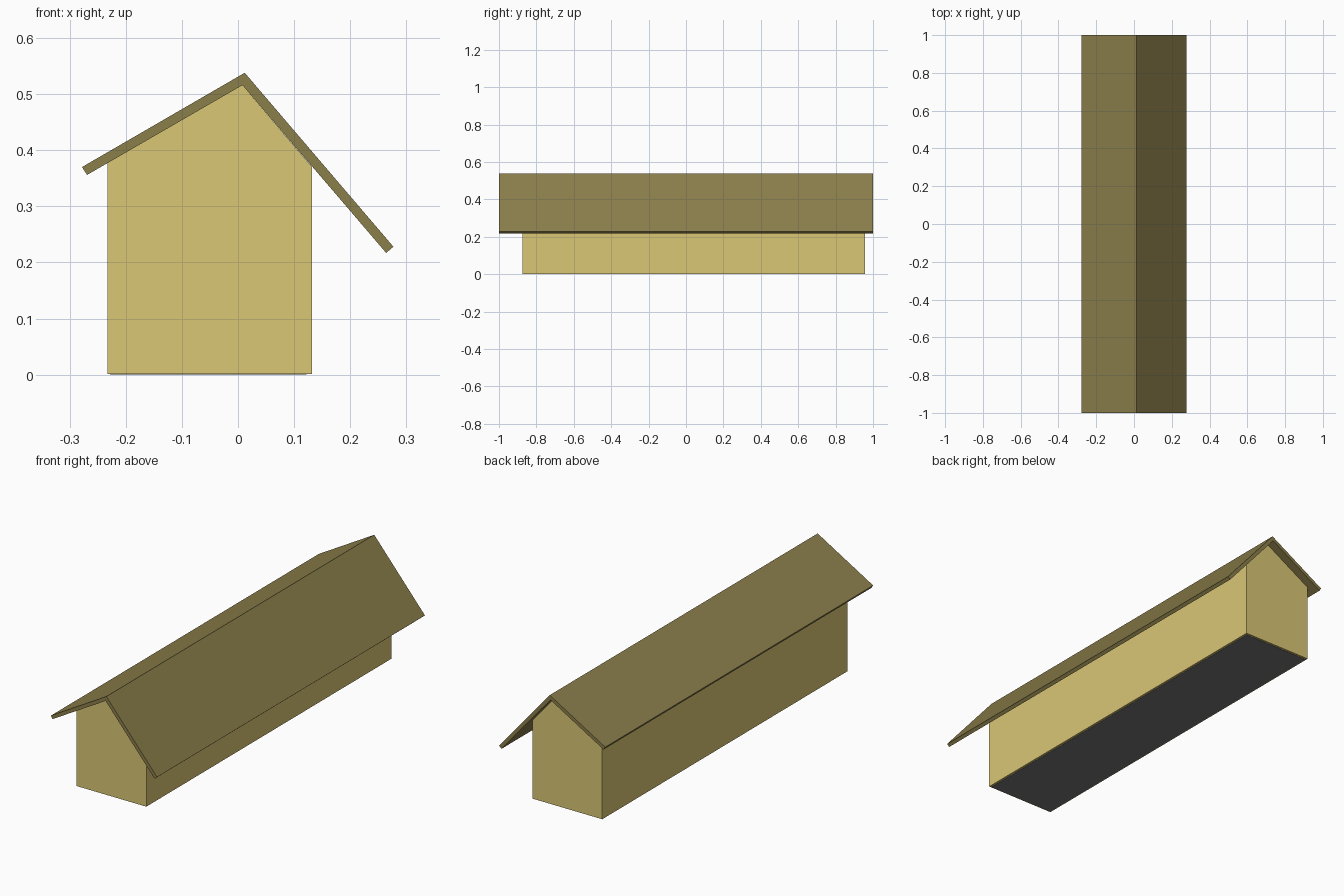
import bpy

if "Cube" in bpy.data.objects:
    bpy.data.objects.remove(bpy.data.objects["Cube"])


def material(name, rgb):
    m = bpy.data.materials.new(name)
    m.diffuse_color = (*rgb, 1.0)
    m.use_nodes = True
    m.node_tree.nodes["Principled BSDF"].inputs["Base Color"].default_value = m.diffuse_color
    return m


def extrude_profile(name, profile, y0, y1, mat):
    """Closed x-z profile swept along y, with flat end caps."""
    n = len(profile)
    verts = [(x, y, z) for y in (y0, y1) for x, z in profile]
    # profile runs counter-clockwise seen from the front
    faces = [tuple(range(n)), tuple(reversed(range(n, 2 * n)))]
    for i in range(n):
        j = (i + 1) % n
        faces.append((j, i, n + i, n + j))
    mesh = bpy.data.meshes.new(name)
    mesh.from_pydata(verts, [], faces)
    mesh.materials.append(mat)
    ob = bpy.data.objects.new(name, mesh)
    bpy.context.collection.objects.link(ob)
    return ob


wall_mat = material("wall_yellow", (0.70, 0.57, 0.18))
roof_mat = material("roof_olive", (0.26, 0.21, 0.07))
floor_mat = material("floor_grey", (0.18, 0.18, 0.18))

# Outer and inner ridge points shared by both roof slabs
ridge_out, ridge_in = (0.012, 0.538), (0.008, 0.516)

# Long hall with gable ends
extrude_profile("walls", [(-0.233, 0.001), (0.132, 0.001), (0.132, 0.370),
                          ridge_in, (-0.233, 0.377)], -0.873, 0.958, wall_mat)

# Shallow left slope and steep, longer right slope
extrude_profile("roof_left", [(-0.269, 0.356), ridge_in, ridge_out,
                              (-0.278, 0.370)], -1, 1, roof_mat)
extrude_profile("roof_right", [ridge_in, (0.264, 0.217), (0.277, 0.228),
                               ridge_out], -1, 1, roof_mat)

# Thin grey base, set slightly inside the walls
extrude_profile("floor_base", [(-0.228, 0.0), (0.122, 0.0), (0.122, 0.004),
                               (-0.228, 0.004)], -0.868, 0.948, floor_mat)
